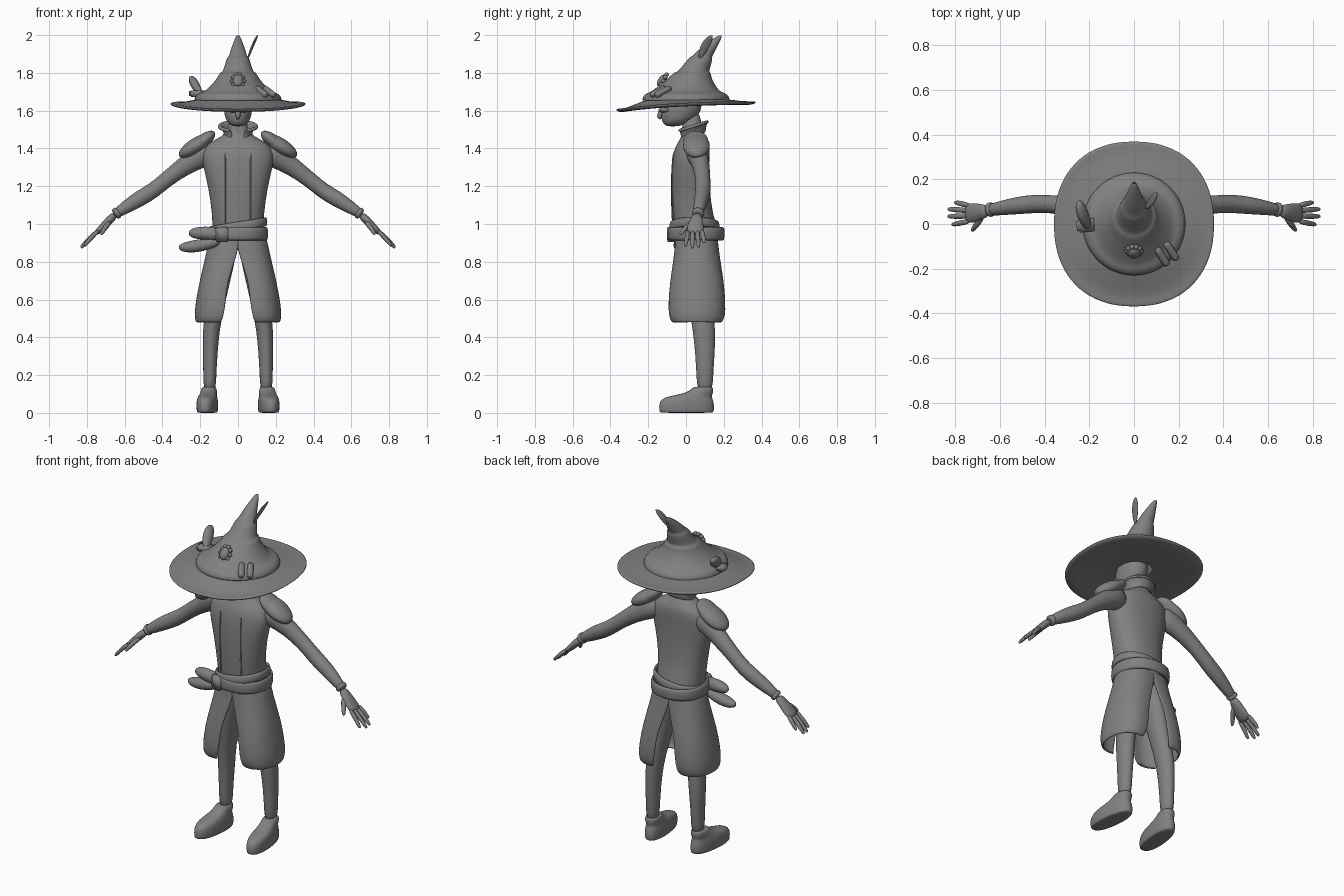
import bpy, bmesh, math
from mathutils import Vector, Matrix

grey = bpy.data.materials.new("dark_grey")
grey.diffuse_color = (.22, .22, .22, 1)


def finish(name, bm, mirror=False, thick=0, sub=1, xf=None):
    bmesh.ops.recalc_face_normals(bm, faces=bm.faces)
    me = bpy.data.meshes.new(name)
    if xf:
        bm.transform(xf)
    bm.to_mesh(me)
    bm.free()
    me.materials.append(grey)
    for p in me.polygons:
        p.use_smooth = True
    ob = bpy.data.objects.new(name, me)
    bpy.context.collection.objects.link(ob)
    if thick:
        m = ob.modifiers.new("thickness", 'SOLIDIFY')
        m.thickness, m.offset = thick, 0
    if sub:
        m = ob.modifiers.new("smooth", 'SUBSURF')
        m.levels = m.render_levels = sub
    if mirror:
        ob.modifiers.new("mirror", 'MIRROR')
    return ob


def loft(name, rings, n=20, flat=True, arc=None, power=2, cap=True, wave=None, **kw):
    """Skin elliptical rings (x, y, z, ra, rb); flat = horizontal rings, else across the path."""
    bm = bmesh.new()
    pts = [Vector(r[:3]) for r in rings]
    a0, a1 = arc or (0, 2 * math.pi)
    rows = []
    for i, r in enumerate(rings):
        u, v = Vector((1, 0, 0)), Vector((0, 1, 0))
        if not flat:
            t = (pts[min(i + 1, len(pts) - 1)] - pts[max(i - 1, 0)]).normalized()
            u = (v - t * t.dot(v)).normalized()
            v = t.cross(u)
        row = []
        for k in range(n + (1 if arc else 0)):
            a = a0 + (a1 - a0) * k / n
            c, s = math.cos(a), math.sin(a)
            c = math.copysign(abs(c) ** (2 / power), c)
            s = math.copysign(abs(s) ** (2 / power), s)
            p = pts[i] + u * r[3] * c + v * r[4] * s
            if wave:
                p.z += wave(r, a)
            row.append(bm.verts.new(p))
        rows.append(row)
    for A, B in zip(rows, rows[1:]):
        for k in range(n):
            j = (k + 1) % len(A)
            bm.faces.new((A[k], A[j], B[j], B[k]))
    if cap and not arc:
        bm.faces.new(rows[0])
        bm.faces.new(rows[-1])
    return finish(name, bm, **kw)


def blob(name, loc, size, rot=(0, 0, 0), **kw):
    bm = bmesh.new()
    bmesh.ops.create_uvsphere(bm, u_segments=24, v_segments=14, radius=1)
    R = Matrix.Rotation(rot[2], 4, 'Z') @ Matrix.Rotation(rot[1], 4, 'Y') @ Matrix.Rotation(rot[0], 4, 'X')
    return finish(name, bm, sub=0, xf=Matrix.Translation(loc) @ R @ Matrix.Diagonal((*size, 1)), **kw)


def box(name, loc, size, rz=0):
    bm = bmesh.new()
    bmesh.ops.create_cube(bm, size=1)
    bmesh.ops.bevel(bm, geom=bm.edges[:], offset=0.12, segments=2, affect='EDGES')
    return finish(name, bm, sub=0, xf=Matrix.Translation(loc) @ Matrix.Rotation(rz, 4, 'Z') @ Matrix.Diagonal((*size, 1)))


# Torso and neck
torso = [(0, .06, .86, .11, .10), (0, .055, .95, .137, .128), (0, .03, 1.05, .136, .108), (0, .022, 1.2, .158, .104),
         (0, .022, 1.3, .185, .1), (0, .028, 1.38, .195, .098), (0, .04, 1.43, .16, .085),
         (0, .04, 1.465, .08, .062), (0, .03, 1.5, .047, .05), (0, .03, 1.6, .045, .05)]
loft("torso", torso, n=28, power=2.2)
# Coat front seams
loft("coat_seam", [(.068, y - ry * math.sqrt(1 - (.068 / rx) ** 2) - .003, z, .004, .004)
                   for x, y, z, rx, ry in torso[1:6]], n=8, mirror=True)
# Collar, open at the front
loft("collar", [(0, .035, 1.45, .075, .065), (0, .035, 1.48, .068, .064), (0, .035, 1.505, .086, .074),
                (0, .035, 1.518, .1, .08), (0, .035, 1.5, .106, .084)],
     arc=(math.radians(-65), math.radians(245)), thick=.012,
     wave=lambda r, a: .025 * math.sin(a) + .008)

# Head with a protruding brow and nose
loft("head", [(0, -.072, 1.516, .024, .028), (0, -.06, 1.53, .05, .062), (0, -.04, 1.555, .068, .092),
              (0, -.025, 1.6, .076, .108), (0, -.015, 1.66, .08, .104), (0, 0, 1.72, .06, .07)])
blob("brow", (0, -.105, 1.603), (.06, .042, .016))
loft("nose", [(0, -.115, 1.605, .02, .016), (0, -.132, 1.59, .018, .015), (0, -.144, 1.568, .015, .013),
              (0, -.135, 1.553, .006, .006)], n=12, flat=False)


# Hat brim: dished shell, tilted forward, closed underneath up to the head
def brim_wave(r, a):
    k = max(0, min(1, (r[3] - .2) / .13))
    return k * (.02 * math.sin(a) + .006 * math.cos(2 * a))


loft("hat_brim", [(0, 0, 1.638, .09, .1), (0, 0, 1.636, .18, .18), (0, 0, 1.622, .27, .275), (0, 0, 1.615, .33, .338),
                  (0, 0, 1.623, .357, .368), (0, 0, 1.632, .361, .372), (0, 0, 1.637, .352, .362),
                  (0, 0, 1.634, .325, .333), (0, 0, 1.643, .28, .285), (0, 0, 1.655, .235, .235),
                  (0, 0, 1.66, .2, .2)],
     n=40, power=2.25, cap=False, wave=brim_wave)
# Hat crown with creases and a bent tip
loft("hat_crown", [(0, 0, 1.652, .23, .23), (0, 0, 1.676, .226, .226), (0, 0, 1.69, .208, .208),
                   (0, 0, 1.696, .186, .188), (0, 0, 1.706, .168, .172), (0, .008, 1.735, .138, .144),
                   (0, .02, 1.77, .108, .113), (0, .03, 1.792, .098, .1), (0, .036, 1.801, .09, .091),
                   (0, .038, 1.804, .079, .08), (0, .058, 1.84, .067, .071),
                   (0, .075, 1.872, .058, .062), (0, .08, 1.882, .052, .056), (0, .085, 1.886, .046, .05),
                   (0, .11, 1.92, .036, .043), (0, .145, 1.96, .022, .028), (0, .175, 1.99, .01, .012),
                   (0, .183, 1.998, .003, .003)],
     n=32, cap=False, thick=.006)

# Hat ornaments
blob("hat_gem", (0, -.128, 1.76), (.027, .02, .036), (-.6, 0, 0))
for k in range(10):
    a = k * math.pi / 5
    blob("gem_setting", (.03 * math.cos(a), -.12 + .018 * math.sin(a), 1.757 + .035 * math.sin(a)), (.012, .012, .012))
loft("hat_feather", [(.05, .07, 1.87, .005, .005), (.064, .085, 1.91, .02, .006), (.08, .105, 1.95, .026, .008),
                     (.095, .125, 1.982, .02, .007), (.105, .14, 2.0, .003, .003)], n=10, flat=False)
loft("hat_leaf", [(-.2, -.02, 1.69, .015, .014), (-.215, .01, 1.715, .03, .022), (-.232, .05, 1.745, .036, .026),
                  (-.243, .085, 1.765, .028, .02), (-.248, .105, 1.775, .008, .008)], n=12, flat=False)
box("hat_pouch", (-.212, -.005, 1.69), (.09, .06, .035), .1)
for x, y in ((0, 0), (.042, .024)):
    loft("hat_vial", [(.1 + x, -.107 + y, 1.72, .013, .013), (.103 + x, -.112 + y, 1.718, .017, .016),
                      (.147 + x, -.18 + y, 1.683, .017, .016), (.15 + x, -.185 + y, 1.681, .013, .013)],
         n=12, flat=False, power=3)

# Shoulder guards: sloping domes with a raised inner fold
blob("shoulder_guard", (.222, .055, 1.414), (.104, .071, .042), (0, .55, 0), mirror=True)
blob("shoulder_fold", (.185, .052, 1.438), (.078, .066, .035), (0, .68, 0), mirror=True)

# Arms, cuffs and hands
loft("arm", [(.13, .045, 1.39, .06, .07), (.2, .065, 1.36, .056, .066), (.28, .08, 1.31, .046, .05),
             (.38, .09, 1.235, .04, .041), (.45, .09, 1.175, .042, .042), (.52, .083, 1.135, .04, .044),
             (.6, .07, 1.085, .032, .034), (.66, .06, 1.045, .025, .023)], n=16, flat=False, mirror=True)
loft("cuff", [(.632, .066, 1.064, .031, .031), (.638, .065, 1.06, .034, .032), (.648, .063, 1.053, .033, .031),
              (.654, .062, 1.049, .027, .025)], n=16, flat=False, mirror=True)
loft("palm", [(.65, .06, 1.05, .026, .022), (.68, .055, 1.022, .034, .022), (.715, .05, .985, .046, .02),
              (.757, .047, .945, .046, .014)], n=14, flat=False, mirror=True)
for y0, y1, x1, z1 in ((.083, .096, .802, .9), (.06, .066, .832, .876), (.036, .034, .832, .872), (.012, -.002, .815, .882)):
    loft("finger", [(.735, y0, .968, .013, .013), ((.735 + x1) / 2, (y0 + y1) / 2, (.968 + z1) / 2 + .006, .014, .013),
                    (x1 - .008, y1, z1 + .008, .011, .01), (x1, y1, z1, .006, .006)], n=8, flat=False, mirror=True)
loft("thumb", [(.675, .04, 1.015, .016, .016), (.7, .002, .985, .015, .015), (.718, -.022, .957, .013, .012),
               (.725, -.032, .942, .006, .006)], n=8, flat=False, mirror=True)

# Belts, buckle and hip pouches
loft("belt", [(0, .055, .912, .15, .14), (0, .055, .95, .153, .143), (0, .055, .985, .15, .14)],
     n=32, cap=False, thick=.016, power=2.2)
loft("upper_belt", [(0, .045, .975, .147, .128), (0, .045, 1.0, .15, .128), (0, .045, 1.025, .146, .122)],
     n=32, cap=False, thick=.014, power=2.2,
     wave=lambda r, a: .024 * math.cos(a) - .012)
box("belt_buckle", (-.085, -.076, .945), (.07, .035, .08), -.35)
loft("hip_pouch_upper", [(-.07, -.06, .945, .018, .03), (-.11, -.05, .948, .032, .036), (-.18, -.04, .952, .036, .037),
                         (-.235, -.03, .952, .03, .03), (-.262, -.025, .95, .01, .012)], n=14, flat=False)
loft("hip_pouch_lower", [(-.09, -.04, .91, .02, .018), (-.15, -.035, .897, .032, .03), (-.22, -.03, .882, .038, .036),
                         (-.285, -.025, .876, .03, .028), (-.315, -.023, .876, .01, .012)], n=14, flat=False)

# Coat tails: shells around each leg, open on the inner side
loft("coat_tail", [(.025, .056, .935, .12, .108), (.035, .057, .85, .127, .112), (.088, .058, .7, .11, .138),
                   (.1, .058, .58, .121, .147), (.11, .058, .515, .115, .145), (.117, .058, .485, .104, .132),
                   (.12, .058, .482, .096, .122)],
     n=24, arc=(math.radians(-105), math.radians(105)), thick=.01, power=2.2, mirror=True)
# Legs and boots
loft("leg", [(.06, .06, .92, .062, .085), (.075, .06, .83, .066, .085), (.1, .07, .68, .056, .072),
             (.138, .09, .48, .047, .062), (.145, .1, .38, .043, .058), (.149, .1, .25, .036, .047),
             (.15, .1, .08, .034, .042)], n=16, mirror=True)
pivot = Matrix.Translation((.163, 0, 0))
loft("boot", [(0, .003, 0, .05, .14), (0, .003, .004, .053, .145), (0, .003, .03, .055, .148), (0, .003, .06, .055, .145),
              (0, .01, .084, .05, .128), (0, .05, .096, .045, .09), (0, .083, .115, .043, .063),
              (0, .088, .135, .039, .054), (0, .09, .137, .03, .045)],
     n=24, power=2.3, mirror=True, xf=pivot @ Matrix.Rotation(math.radians(6), 4, 'Z'))
